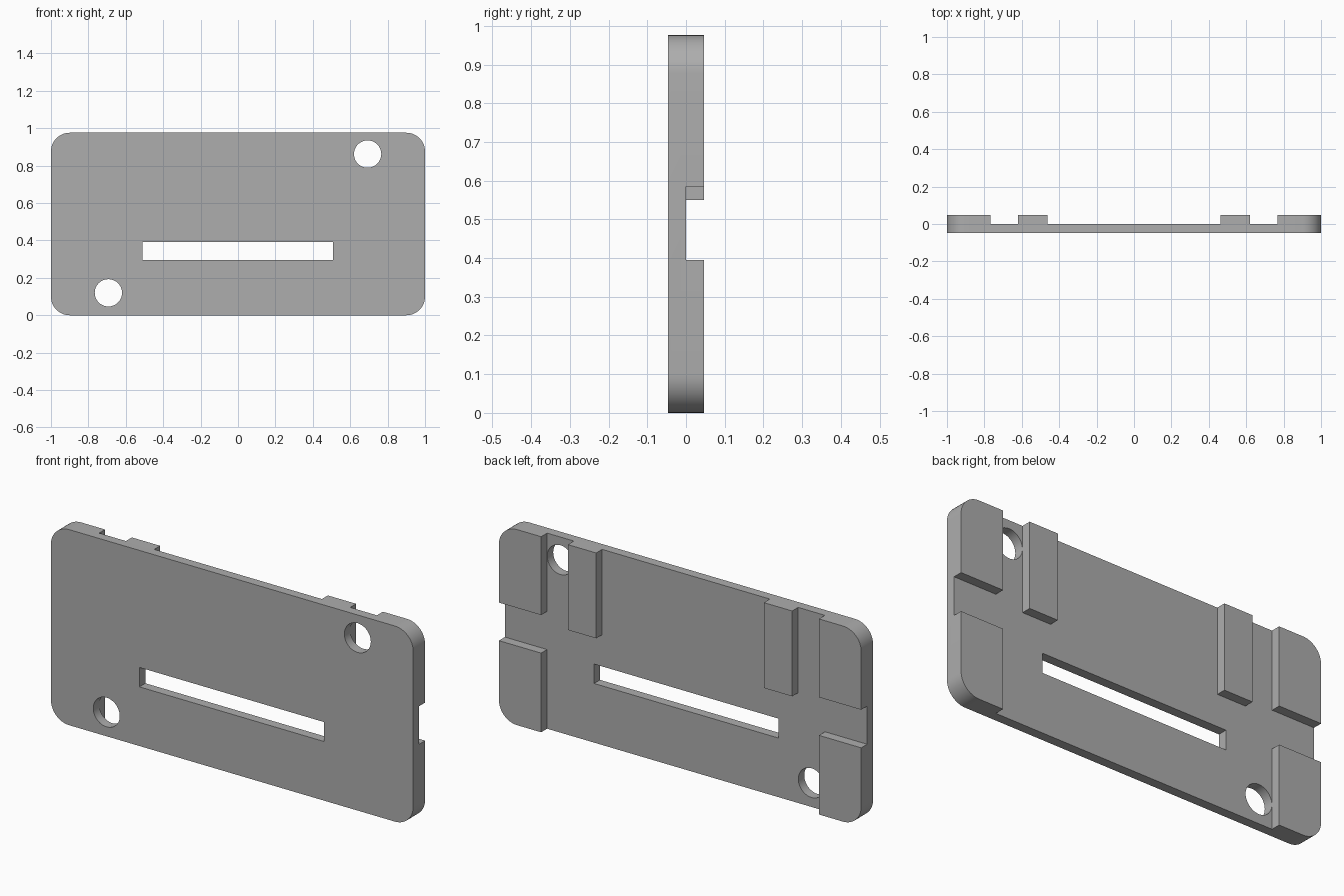
import bpy
import bmesh
from math import sin, cos, pi, radians

cube = bpy.data.objects.get("Cube")
if cube:
    bpy.data.objects.remove(cube, do_unlink=True)

WIDTH, HEIGHT, HALF_DEPTH = 2.0, 0.976, 0.047

grey = bpy.data.materials.new("plain grey")
grey.use_nodes = True
grey.diffuse_color = (0.42, 0.42, 0.42, 1)
grey.node_tree.nodes["Principled BSDF"].inputs["Base Color"].default_value = grey.diffuse_color


def slab(name, outline, y0, y1):
    """Extrude an (x, z) outline from y0 to y1."""
    bm = bmesh.new()
    face = bm.faces.new([bm.verts.new((x, y0, z)) for x, z in outline])
    ext = bmesh.ops.extrude_face_region(bm, geom=[face])
    moved = [v for v in ext["geom"] if isinstance(v, bmesh.types.BMVert)]
    bmesh.ops.translate(bm, verts=moved, vec=(0, y1 - y0, 0))
    bmesh.ops.recalc_face_normals(bm, faces=bm.faces)
    mesh = bpy.data.meshes.new(name)
    bm.to_mesh(mesh)
    bm.free()
    mesh.materials.append(grey)
    obj = bpy.data.objects.new(name, mesh)
    bpy.context.collection.objects.link(obj)
    return obj


def arc(cx, cz, r, start, sweep, steps):
    angles = [start + sweep * i / steps for i in range(steps + 1)]
    return [(cx + r * cos(a), cz + r * sin(a)) for a in angles]


def cut(target, cutter):
    cutter.hide_render = True
    mod = target.modifiers.new("cut", "BOOLEAN")
    mod.operation = "DIFFERENCE"
    mod.solver = "EXACT"
    mod.object = cutter
    bpy.context.view_layer.objects.active = target
    bpy.ops.object.modifier_apply(modifier=mod.name)
    bpy.data.objects.remove(cutter, do_unlink=True)


# Plate with rounded corners
R = 0.1
right, top = WIDTH / 2 - R, HEIGHT - R
centres = [(right, top), (-right, top), (-right, R), (right, R)]
outline = [p for i, (cx, cz) in enumerate(centres)
           for p in arc(cx, cz, R, i * pi / 2, pi / 2, 12)]
plate = slab("mounting_plate", outline, -HALF_DEPTH, HALF_DEPTH)

# Back recess, leaving four corner pads and two upper strips standing
PAD, STRIP_OUT, STRIP_IN, FAR = 0.767, 0.619, 0.463, 1.1
half = [(PAD, -0.1), (PAD, 0.395), (FAR, 0.395), (FAR, 0.585), (PAD, 0.585),
        (PAD, FAR), (STRIP_OUT, FAR), (STRIP_OUT, 0.55), (STRIP_IN, 0.55),
        (STRIP_IN, FAR)]
recess = half + [(-x, z) for x, z in reversed(half)]
cut(plate, slab("recess_cutter", recess, 0, 0.2))

# Long slot
slot = [(-0.511, 0.295), (0.507, 0.295), (0.507, 0.392), (-0.511, 0.392)]
cut(plate, slab("slot_cutter", slot, -0.2, 0.2))

# Two round through holes on opposite corners
for x, z in ((-0.693, 0.12), (0.693, 0.862)):
    ring = arc(x, z, 0.073, 0, 2 * pi, 48)[:-1]
    cut(plate, slab("hole_cutter", ring, -0.2, 0.2))

# Smooth round edges, crisp corners
bpy.ops.object.select_all(action="DESELECT")
plate.select_set(True)
bpy.context.view_layer.objects.active = plate
bpy.ops.object.shade_smooth_by_angle(angle=radians(30))
